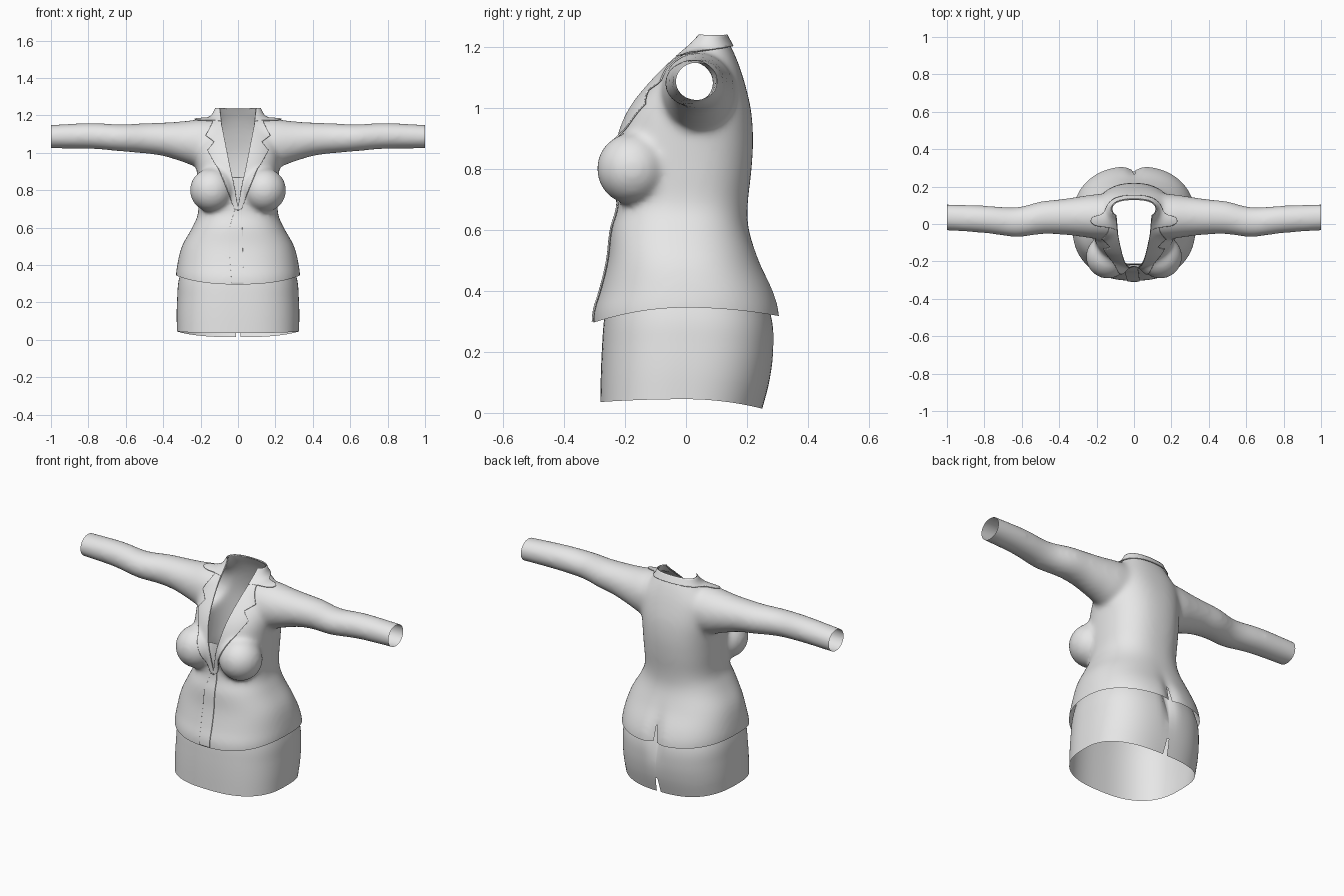
import bpy, bmesh
from math import sin, cos, pi, exp, copysign
from mathutils import Vector
from mathutils.bvhtree import BVHTree

if "Cube" in bpy.data.objects:
    bpy.data.objects.remove(bpy.data.objects["Cube"])

cloth = bpy.data.materials.new("light_grey_cloth")
cloth.use_nodes = True
cloth.diffuse_color = (.8, .8, .8, 1)
cloth.node_tree.nodes["Principled BSDF"].inputs["Base Color"].default_value = (.8, .8, .8, 1)


def finish(name, bm, thickness=0):
    mesh = bpy.data.meshes.new(name)
    bm.to_mesh(mesh)
    bm.free()
    mesh.materials.append(cloth)
    obj = bpy.data.objects.new(name, mesh)
    bpy.context.collection.objects.link(obj)
    for p in mesh.polygons:
        p.use_smooth = True
    if thickness:
        solid = obj.modifiers.new("thickness", "SOLIDIFY")
        solid.thickness = thickness
    return obj


def spline(rows, steps=5):
    """Catmull-Rom through rows of numbers."""
    rows = [Vector(r) for r in rows]
    out = []
    for i in range(len(rows) - 1):
        a, b, c, d = rows[max(i - 1, 0)], rows[i], rows[i + 1], rows[min(i + 2, len(rows) - 1)]
        for k in range(steps):
            t = k / steps
            out.append(b + (c - a) * t / 2 + (a * 2 - b * 5 + c * 4 - d) * t * t / 2
                       + (b * 3 - a - c * 3 + d) * t ** 3 / 2)
    return out + [rows[-1]]


def loft(bm, rings, capped=True):
    loops = [[bm.verts.new(p) for p in ring] for ring in rings]
    n = len(loops[0])
    for a, b in zip(loops, loops[1:]):
        for i in range(n):
            bm.faces.new((a[i], a[(i + 1) % n], b[(i + 1) % n], b[i]))
    if capped:
        bm.faces.new(loops[0][::-1])
        bm.faces.new(loops[-1])


def body_ring(row, n=96, power=.84):
    """Rounded cross-section with a groove down the middle of the seat."""
    z, w, front, back = row
    ring = []
    for i in range(n):
        c, s = cos(2 * pi * i / n), sin(2 * pi * i / n)
        x = w * copysign(abs(c) ** power, c)
        y = (front + back) / 2 + (back - front) / 2 * copysign(abs(s) ** power, s)
        if s > 0:
            y -= .03 * exp(-(x / .03) ** 2) * exp(-((z - .34) / .12) ** 2)
        ring.append((x, y, z))
    return ring


def inside(poly, x, z):
    hit = False
    for (ax, az), (bx, bz) in zip(poly, poly[1:] + poly[:1]):
        if (az > z) != (bz > z) and x < (bx - ax) * (z - az) / (bz - az) + ax:
            hit = not hit
    return hit


def slice_plane(bm, co, no, clear=False, where=lambda c: True):
    faces = [f for f in bm.faces if where(f.calc_center_median())]
    geom = set(faces) | {e for f in faces for e in f.edges} | {v for f in faces for v in f.verts}
    bmesh.ops.bisect_plane(bm, geom=list(geom), dist=1e-5, plane_co=co, plane_no=no, clear_outer=clear)


def cut(bm, poly, keep=False, where=lambda c: True):
    """Cut a front-view outline through the faces picked by where."""
    for a, b in zip(poly, poly[1:] + poly[:1]):
        slice_plane(bm, (a[0], 0, a[1]), (b[1] - a[1], 0, a[0] - b[0]), where=where)
    gone = []
    for f in bm.faces:
        c = f.calc_center_median()
        if where(c) and inside(poly, c.x, c.z) != keep:
            gone.append(f)
    bmesh.ops.delete(bm, geom=gone, context="FACES")


def hem(x, y, side, front, back):
    return side - (front if y < 0 else back) * (y / .29) ** 2


def behind(c):
    return c.y > .1


# Solid form of the jacket: torso, bust and arms
solid = bmesh.new()
torso = [(.2, .32, -.3, .31), (.32, .332, -.303, .31), (.4, .325, -.28, .288), (.5, .3, -.256, .24),
         (.6, .245, -.245, .206), (.68, .213, -.222, .202), (.8, .215, -.225, .215),
         (.9, .22, -.22, .22), (1, .225, -.18, .212), (1.1, .215, -.1, .187),
         (1.17, .16, -.03, .162), (1.21, .127, .01, .142), (1.26, .115, .05, .115)]
loft(solid, [body_ring(r) for r in spline(torso)])

arm = [(.1, .04, 1.06, .12, .12), (.2, .04, 1.05, .12, .13), (.3, .04, 1.06, .106, .108),
       (.4, .038, 1.072, .094, .09), (.5, .033, 1.077, .088, .081), (.63, .01, 1.08, .08, .073),
       (.8, .025, 1.09, .074, .069), (1.05, .038, 1.085, .07, .062)]
for side in (1, -1):
    rings = []
    for x, y, z, ry, rz in spline(arm):
        rings.append([(side * x, y + ry * cos(side * pi * k / 20), z + rz * sin(side * pi * k / 20))
                      for k in range(40)])
    loft(solid, rings)
    bust = bmesh.ops.create_uvsphere(solid, u_segments=40, v_segments=24, radius=.118)["verts"]
    bmesh.ops.translate(solid, verts=bust, vec=(side * .14, -.175, .8))

# Fuse the solids into one smooth skin
form = finish("jacket_form", solid)
fuse = form.modifiers.new("fuse", "REMESH")
fuse.mode, fuse.voxel_size = "VOXEL", .011
bpy.context.view_layer.update()
skin = bpy.data.meshes.new_from_object(form.evaluated_get(bpy.context.evaluated_depsgraph_get()))
bpy.data.objects.remove(form)
jacket = bmesh.new()
jacket.from_mesh(skin)
for _ in range(12):
    bmesh.ops.smooth_vert(jacket, verts=jacket.verts, factor=.5, use_axis_x=True,
                          use_axis_y=True, use_axis_z=True)
surface = BVHTree.FromBMesh(jacket)

# Open the cuffs, collar, hem, neckline and back vent
for side in (1, -1):
    slice_plane(jacket, (side, 0, 0), (side, 0, 0), True)
slice_plane(jacket, (0, 0, 1.235), (0, 0, 1), True)
for v in jacket.verts:
    v.co.z -= hem(v.co.x, v.co.y, .345, .045, .025)
slice_plane(jacket, (0, 0, 0), (0, 0, -1), True)
for v in jacket.verts:
    v.co.z += hem(v.co.x, v.co.y, .345, .045, .025)
neckline = [(-.005, .69), (.085, 1.14), (.1, 1.3), (-.1, 1.3), (-.085, 1.14), (-.015, .69)]
cut(jacket, neckline, where=lambda c: c.y < .09)
cut(jacket, [(-.022, .25), (.012, .25), (.004, .41), (-.002, .41)], where=behind)

# Collar band standing just off the neck
collar = jacket.copy()
slice_plane(collar, (0, .13, 1.195), (0, .2, -1), True)
collar.normal_update()
for v, n in [(v, v.normal.copy()) for v in collar.verts]:
    v.co += n * .009
finish("collar", collar, .004)
finish("jacket", jacket)


def plate(name, outline, lift, thickness=.005):
    """Flat outline laid over the front of the jacket form."""
    bm = bmesh.new()
    bmesh.ops.create_grid(bm, x_segments=36, y_segments=60, size=.5)
    xs, zs = zip(*outline)
    for v in bm.verts:
        v.co = (min(xs) + (v.co.x + .5) * (max(xs) - min(xs)), 0,
                min(zs) + (v.co.y + .5) * (max(zs) - min(zs)))
    cut(bm, outline, keep=True)
    for v in list(bm.verts):
        point, normal, *_ = surface.ray_cast(Vector((v.co.x, -1, v.co.z)), Vector((0, 1, 0)))
        if point:
            v.co = point + normal * lift
        else:
            bm.verts.remove(v)
    bmesh.ops.recalc_face_normals(bm, faces=bm.faces)
    if sum(f.normal.y for f in bm.faces) > 0:
        bmesh.ops.reverse_faces(bm, faces=bm.faces)
    finish(name, bm, thickness)


# Notched lapels, front overlap and the top worn underneath
lapel = [(.1, 1.22), (.118, 1.21), (.14, 1.15), (.172, 1.09), (.125, 1.055), (.16, 1.01),
         (.105, .91), (.02, .7), (-.005, .69), (.085, 1.14)]
plate("left_lapel", lapel, .008)
plate("right_lapel", [(-x, z) for x, z in lapel], .008)
plate("front_overlap", [(-.033, .3), (.03, .3), (.02, .7), (-.015, .7), (-.045, .6), (-.045, .45)], .006)
plate("undershirt", [(-.1, .66), (.1, .66), (.1, .87), (-.1, .87)], -.008, .002)

# Skirt: open tube with a curved hem and a back slit
skirt = bmesh.new()
profile = [(0, .326, -.281, .25), (.1, .328, -.279, .274), (.2, .325, -.275, .287),
           (.3, .318, -.268, .284), (.42, .29, -.25, .25)]
rings = []
for row in spline(profile):
    fade = 1 - row[0] / .42
    ring = body_ring(row, power=.78)
    rings.append([(x, y, z + fade * hem(x, y, .045, .01, .042)) for x, y, z in ring])
loft(skirt, rings, capped=False)
cut(skirt, [(-.02, -.1), (.025, -.1), (.006, .1), (-.006, .1)], where=behind)
finish("skirt", skirt)
